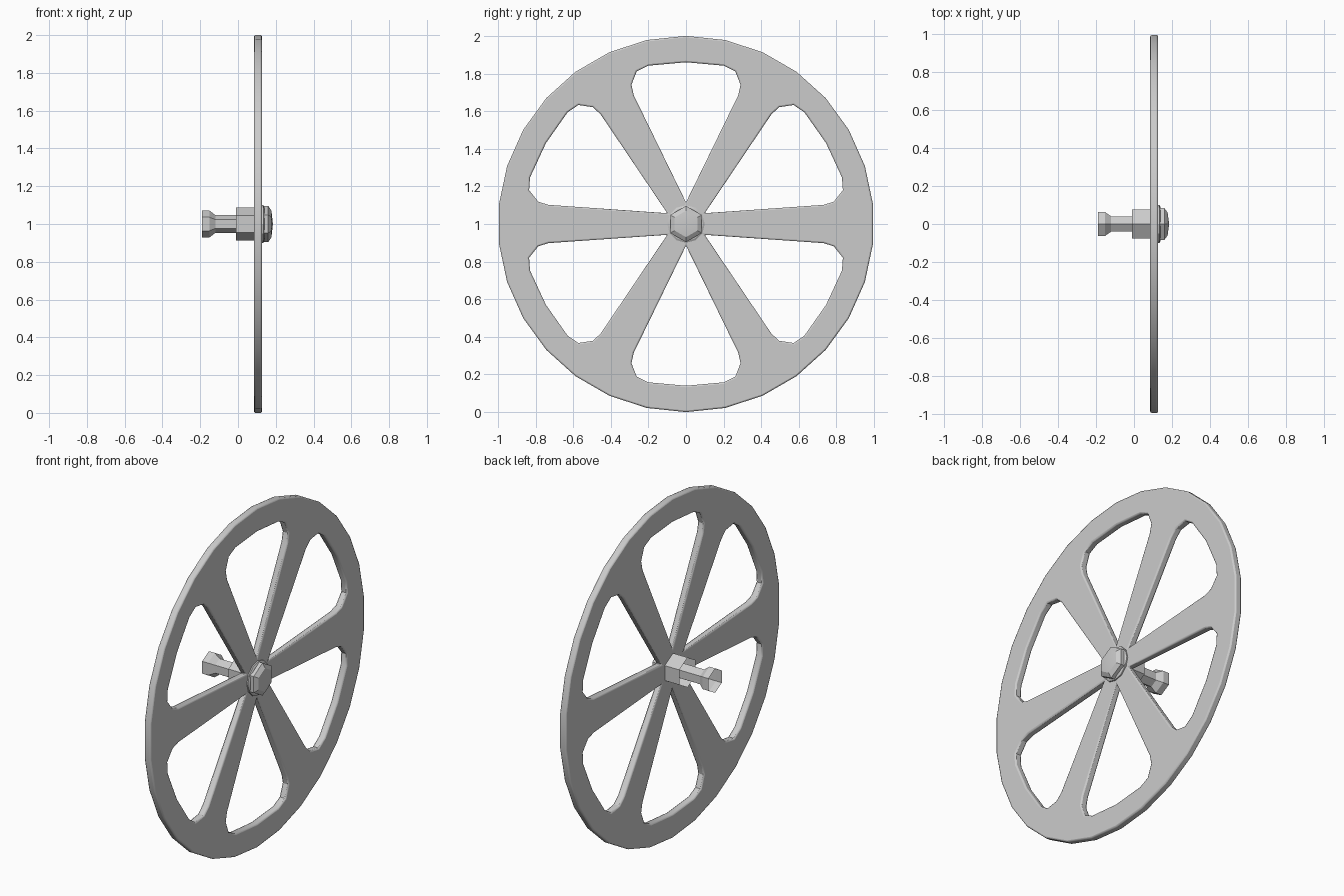
import bpy, bmesh, math

if "Cube" in bpy.data.objects:
    bpy.data.objects.remove(bpy.data.objects["Cube"])

CENTRE_Z = 1.0


def finish(name, bm):
    bmesh.ops.recalc_face_normals(bm, faces=bm.faces[:])
    mesh = bpy.data.meshes.new(name)
    bm.to_mesh(mesh)
    bm.free()
    obj = bpy.data.objects.new(name, mesh)
    obj.location.z = CENTRE_Z
    bpy.context.collection.objects.link(obj)
    return obj


def smooth(obj):
    bpy.ops.object.select_all(action='DESELECT')
    obj.select_set(True)
    bpy.context.view_layer.objects.active = obj
    bpy.ops.object.shade_smooth_by_angle(angle=math.radians(28))


def lathe(name, profile, sides=6):
    """Turn (x, radius) points around the x axis; radius 0 closes to a point."""
    bm = bmesh.new()
    rings = []
    for x, r in profile:
        if r == 0:
            rings.append([bm.verts.new((x, 0, 0))] * sides)
        else:
            rings.append([bm.verts.new((x, r * math.sin(math.tau * i / sides),
                                        r * math.cos(math.tau * i / sides)))
                          for i in range(sides)])
    for a, b in zip(rings, rings[1:]):
        for i in range(sides):
            j = (i + 1) % sides
            quad = list(dict.fromkeys((a[i], a[j], b[j], b[i])))
            bm.faces.new(quad)
    smooth(finish(name, bm))


# Wheel disc: 30-sided rim with six rounded wedge openings
def add_loop(bm, points, x):
    verts = [bm.verts.new((x, y, z)) for y, z in points]
    return [bm.edges.new((verts[i - 1], verts[i])) for i in range(len(verts))]


half = [(0.2, 0.842), (0.262, 0.812), (0.29, 0.74), (0.278, 0.685)]
opening = [(0, 0.86)] + half + [(0, 0.115)] + [(-y, z) for y, z in reversed(half)]
rim = [(math.sin(math.tau * i / 30), math.cos(math.tau * i / 30)) for i in range(30)]

bm = bmesh.new()
edges = add_loop(bm, rim, 0.085)
for k in range(6):
    c, s = math.cos(k * math.pi / 3), math.sin(k * math.pi / 3)
    edges += add_loop(bm, [(y * c + z * s, z * c - y * s) for y, z in opening], 0.085)
bmesh.ops.triangle_fill(bm, edges=edges, use_beauty=True, use_dissolve=False)
out = bmesh.ops.extrude_face_region(bm, geom=bm.faces[:], use_keep_orig=True)
moved = [g for g in out['geom'] if isinstance(g, bmesh.types.BMVert)]
bmesh.ops.translate(bm, verts=moved, vec=(0.042, 0, 0))
wheel = finish("wheel", bm)
bevel = wheel.modifiers.new("soft_edges", 'BEVEL')
bevel.width = 0.008
bevel.segments = 2
bevel.limit_method = 'ANGLE'
bevel.angle_limit = math.radians(75)
bevel.use_clamp_overlap = False
smooth(wheel)

# Domed hexagonal cap and its washer on the outer side
lathe("hub_cap", [(0.11, 0.096), (0.16, 0.096), (0.177, 0.07), (0.185, 0)])
lathe("washer", [(0.115, 0.1), (0.134, 0.1), (0.14, 0.09), (0.14, 0)], 12)

# Hexagonal sleeve behind the wheel, open at the end
lathe("hub_sleeve", [(-0.01, 0.088), (0.1, 0.088)])

# Axle with a flared open end
lathe("axle", [(-0.19, 0.072), (-0.152, 0.072), (-0.12, 0.047), (0.1, 0.047)])
